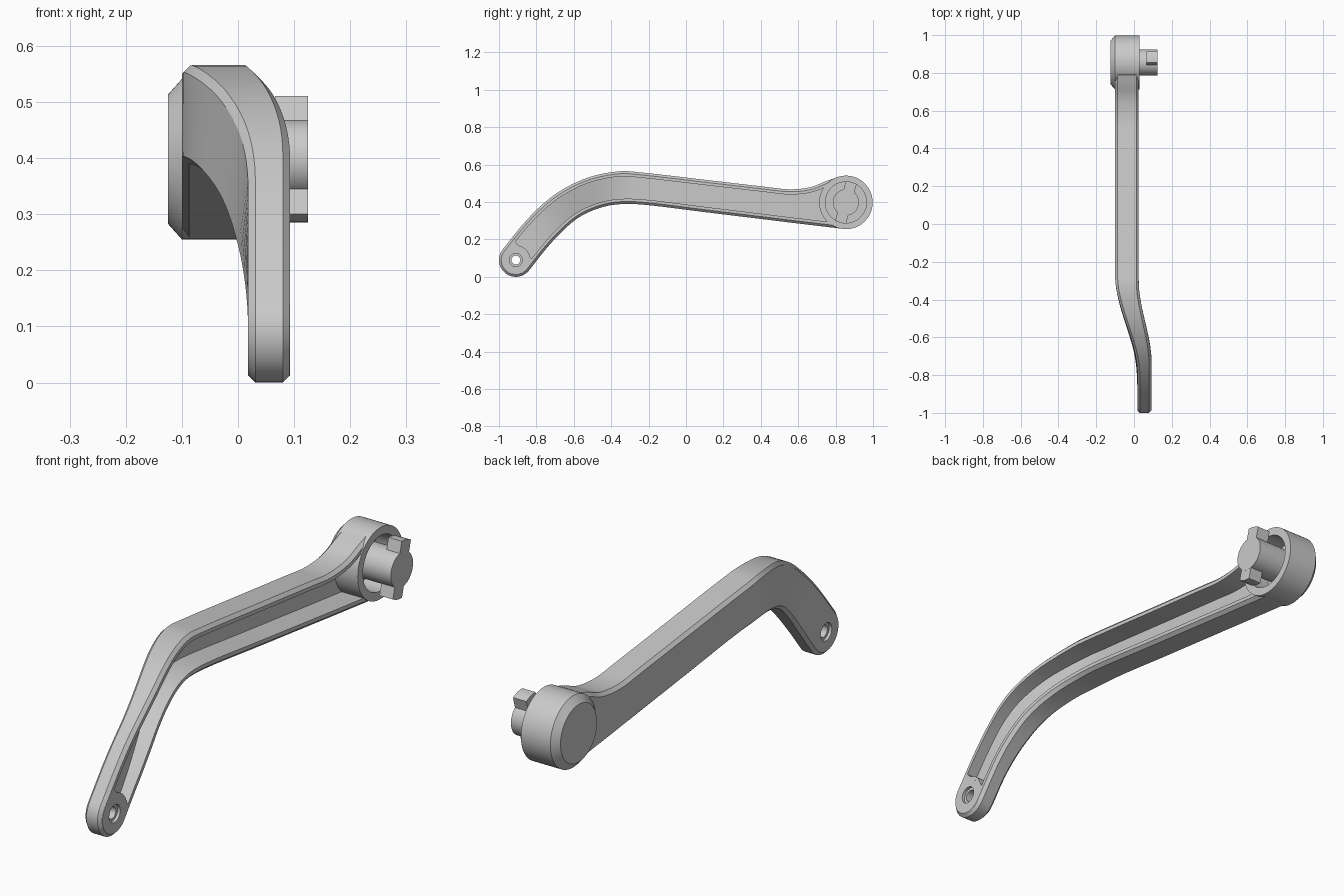
import bpy, bmesh, math
from mathutils import Vector

if "Cube" in bpy.data.objects:
    bpy.data.objects.remove(bpy.data.objects["Cube"], do_unlink=True)

grey = bpy.data.materials.new("metal grey")
grey.use_nodes = True
grey.diffuse_color = (0.59, 0.59, 0.59, 1)
grey.node_tree.nodes["Principled BSDF"].inputs["Base Color"].default_value = grey.diffuse_color

PIVOT, HUB = Vector((-0.91, 0.09)), Vector((0.855, 0.398))   # (y, z) of both axes
PIVOT_R, HUB_R, CAVITY_R = 0.09, 0.143, 0.11


def finish(name, bm):
    bmesh.ops.recalc_face_normals(bm, faces=bm.faces)
    mesh = bpy.data.meshes.new(name)
    bm.to_mesh(mesh)
    bm.free()
    mesh.materials.append(grey)
    obj = bpy.data.objects.new(name, mesh)
    bpy.context.collection.objects.link(obj)
    bpy.ops.object.select_all(action="DESELECT")
    obj.select_set(True)
    bpy.context.view_layer.objects.active = obj
    bpy.ops.object.shade_smooth_by_angle(angle=math.radians(28))


def bridge(bm, a, b):
    n = len(a)
    for i in range(n):
        j = (i + 1) % n
        bm.faces.new((a[i], a[j], b[j], b[i]))


def turned_rings(bm, centre, profile, steps):
    """Bridged rings from an (x, radius) profile about an axis along x."""
    turn = [2 * math.pi * k / steps for k in range(steps)]
    rings = [[bm.verts.new((x, centre.x + r * math.cos(t), centre.y + r * math.sin(t)))
              for t in turn] for x, r in profile]
    for a, b in zip(rings, rings[1:]):
        bridge(bm, a, b)
    return rings


def lathe(name, centre, profile, closed=False, steps=64):
    bm = bmesh.new()
    rings = turned_rings(bm, centre, profile, steps)
    if closed:
        bridge(bm, rings[-1], rings[0])
    else:
        bm.faces.new(rings[0])
        bm.faces.new(rings[-1])
    finish(name, bm)


def spline(points, steps=5):
    """Catmull-Rom curve through the points."""
    p = [Vector(q) for q in points]
    p = [2 * p[0] - p[1]] + p + [2 * p[-1] - p[-2]]
    out = []
    for a, b, c, d in zip(p, p[1:], p[2:], p[3:]):
        for k in range(steps):
            t = k / steps
            out.append(0.5 * (2 * b + (c - a) * t + (2 * a - 5 * b + 4 * c - d) * t ** 2
                              + (3 * b - a - 3 * c + d) * t ** 3))
    return out + [p[-2]]


def blend(y, start, end, a, b):
    t = min(1, max(0, (y - start) / (end - start)))
    return a + (b - a) * t * t * (3 - 2 * t)


def left_x(y):
    return blend(y, -0.80, -0.27, 0.018, -0.10)


def right_x(y):
    return blend(y, -0.75, -0.30, 0.093, 0.025)


# Arm outline: rounded lower end, then upper and lower edges up to the hub
upper = spline([(-0.98, 0.147), (-0.87, 0.283), (-0.77, 0.385), (-0.66, 0.467), (-0.52, 0.532),
                (-0.36, 0.564), (-0.22, 0.556), (0.1, 0.519), (0.42, 0.482), (0.55, 0.468),
                (0.66, 0.478), (0.74, 0.508), (0.79, 0.526)])
lower = spline([(-0.84, 0.033), (-0.75, 0.147), (-0.67, 0.235), (-0.58, 0.313), (-0.48, 0.362),
                (-0.37, 0.387), (-0.22, 0.385), (0.1, 0.346), (0.42, 0.307), (0.55, 0.291),
                (0.66, 0.278), (0.76, 0.266), (0.825, 0.2585)])
back = math.atan2(-0.78, -0.63)


def cap(angle):
    return PIVOT + PIVOT_R * Vector((math.cos(back + angle), math.sin(back + angle)))


arc = [k * math.pi / 24 for k in range(1, 12)]
upper = [cap(0)] + [cap(-a) for a in arc] + upper
lower = [cap(a) for a in arc] + lower
outline = upper + lower[::-1]
count, half = len(outline), len(lower)      # points half and half + 1 end in the hub
START = 14                                  # station where the channel begins


def inset(d):
    """Move the outline inward by d."""
    ring = []
    for i, p in enumerate(outline):
        before = outline[i] if i == half + 1 else outline[i - 1]
        after = outline[i] if i == half else outline[(i + 1) % count]
        t = (after - before).normalized()
        ring.append(p + d * Vector((t.y, -t.x)))
    return ring


# Arm: chamfered bar, solid round the pivot, with a deep channel in its right side
CHAMFER, RIM, WALL = 0.013, 0.028, 0.028
sections = [(CHAMFER, left_x, 0), (0, left_x, CHAMFER), (0, right_x, -CHAMFER),
            (CHAMFER, right_x, 0), (RIM, right_x, 0), (RIM, left_x, WALL)]
bm = bmesh.new()
rings = []
for s, (d, side, dx) in enumerate(sections):
    used = range(count) if s < 4 else range(START, count - START + 1)
    shape = inset(d)
    rings.append({i: bm.verts.new((side(outline[i].x) + dx, shape[i].x, shape[i].y))
                  for i in used})
for a, b in zip(rings, rings[1:]):
    for i in range(count):
        j = (i + 1) % count
        if i != half and i in b and j in b:
            bm.faces.new((a[i], a[j], b[j], b[i]))
for ring in (rings[0], rings[5]):
    for i in range(START, half):
        bm.faces.new((ring[i], ring[i + 1], ring[count - i - 1], ring[count - i]))
bm.faces.new([r[half] for r in rings] + [r[half + 1] for r in rings[::-1]])
p, q = START, count - START
bm.faces.new((rings[4][p], rings[5][p], rings[5][q], rings[4][q]))

# Pivot hole with a wider mouth on each side, joined to the flat ends of the arm
x0, x1 = left_x(-1), right_x(-1)
hole = turned_rings(bm, PIVOT, [(x0, 0.035), (x0 + 0.012, 0.035), (x0 + 0.012, 0.024),
                                (x1 - 0.012, 0.024), (x1 - 0.012, 0.035), (x1, 0.035)], 32)
wrap = list(range(q, count)) + list(range(p + 1))
for loop, mouth, nx in (([rings[0][i] for i in wrap], hole[0], -1),
                        ([rings[3][i] for i in wrap] + [rings[4][p], rings[4][q]], hole[-1], 1)):
    edges = []
    for verts in (loop, mouth):
        for a, b in zip(verts, verts[1:] + verts[:1]):
            edges.append(bm.edges.get((a, b)) or bm.edges.new((a, b)))
    bmesh.ops.triangle_fill(bm, use_beauty=True, edges=edges, normal=(nx, 0, 0))
finish("arm", bm)

# Round pivot boss standing in the lower end of the channel
lathe("pivot_boss", PIVOT, [(x0 + 0.014, 0.04), (x0 + 0.014, 0.078),
                            (x1 - 0.0005, 0.078), (x1 - 0.0005, 0.04)], closed=True, steps=48)

# Hub cup and the plug standing in it
lathe("hub", HUB, [(-0.125, 0.115), (-0.10, HUB_R), (0.03, HUB_R),
                   (0.03, CAVITY_R), (-0.065, CAVITY_R)])
lathe("plug", HUB, [(-0.09, 0.07), (0.125, 0.07)])

# Two opposite lugs with rounded tips at the plug's outer end
bm = bmesh.new()
for turn in (math.radians(75), math.radians(255)):
    u = Vector((math.cos(turn), math.sin(turn)))
    v = Vector((-u.y, u.x))
    w, r = 0.03, 0.113
    shape = [(0.05, w), (0.05, -w)] + [(math.sqrt(r * r - s * s), s)
                                       for s in (-w, -w / 2, 0, w / 2, w)]
    ends = []
    for x in (0.066, 0.1248):
        pts = [HUB + u * a + v * b for a, b in shape]
        ends.append([bm.verts.new((x, pt.x, pt.y)) for pt in pts])
        bm.faces.new(ends[-1])
    bridge(bm, *ends)
finish("plug_lugs", bm)
